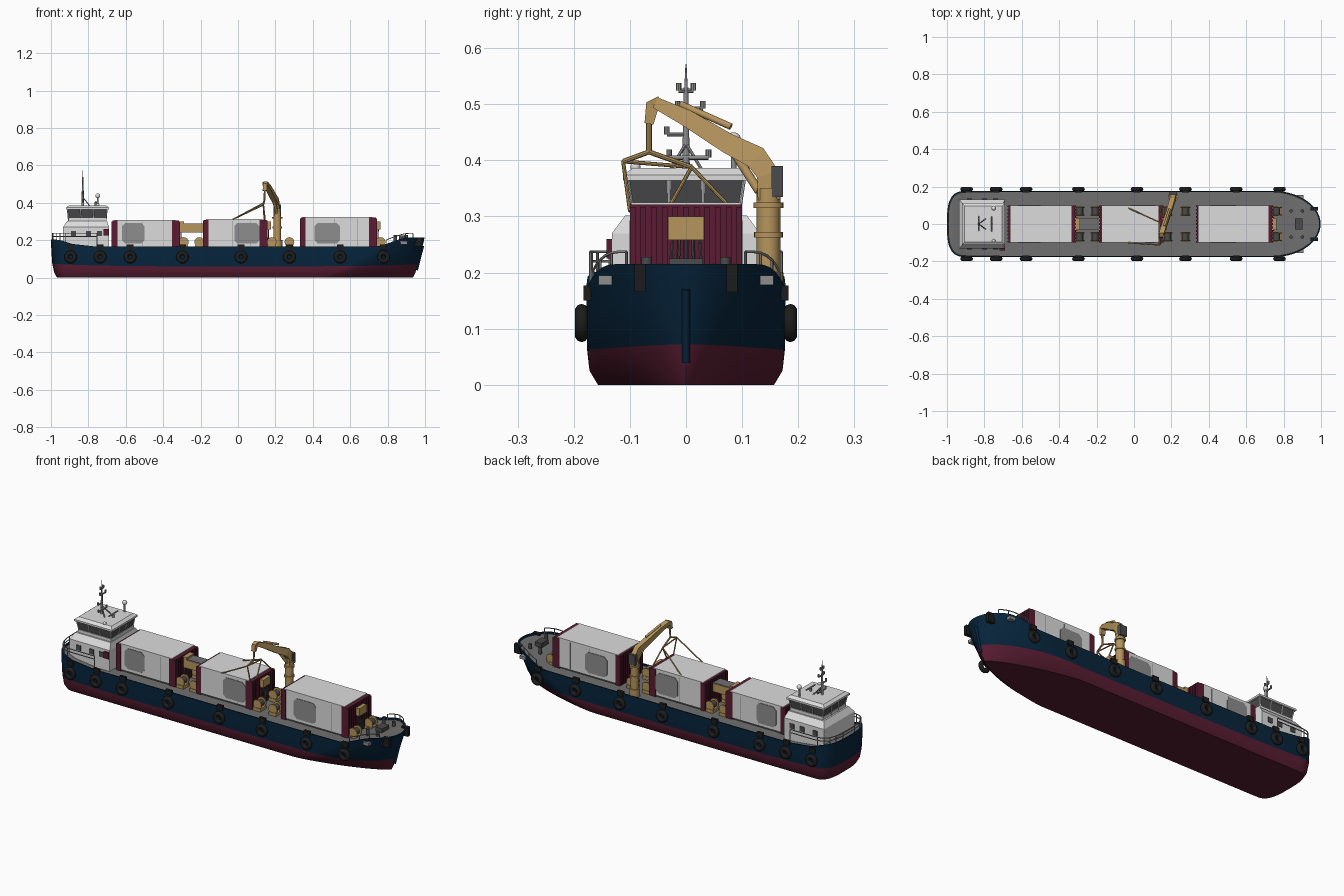
import bpy, bmesh, math
from mathutils import Vector

cube = bpy.data.objects.get("Cube")
if cube:
    bpy.data.objects.remove(cube, do_unlink=True)


def material(name, rgb):
    m = bpy.data.materials.new(name)
    m.use_nodes = True
    m.diffuse_color = (*rgb, 1)
    m.node_tree.nodes["Principled BSDF"].inputs["Base Color"].default_value = (*rgb, 1)
    return m


NAVY = material("navy", (0.002, 0.018, 0.045))
MAROON = material("maroon", (0.10, 0.012, 0.032))
DECK = material("deck grey", (0.16, 0.16, 0.16))
WHITE = material("white", (0.72, 0.72, 0.72))
TAN = material("tan", (0.47, 0.30, 0.11))
BLACK = material("rubber black", (0.012, 0.012, 0.012))
GLASS = material("dark grey", (0.07, 0.07, 0.075))
METAL = material("metal grey", (0.27, 0.27, 0.27))


def finish(name, bm, *mats):
    bmesh.ops.recalc_face_normals(bm, faces=bm.faces)
    me = bpy.data.meshes.new(name)
    bm.to_mesh(me)
    bm.free()
    ob = bpy.data.objects.new(name, me)
    bpy.context.collection.objects.link(ob)
    for m in mats:
        me.materials.append(m)
    return ob


def smooth(ob, angle=35):
    bpy.ops.object.select_all(action='DESELECT')
    ob.select_set(True)
    bpy.context.view_layer.objects.active = ob
    bpy.ops.object.shade_smooth_by_angle(angle=math.radians(angle))


def tiers(name, rows, mat):
    """Stack of rectangles, each (z, x0, x1, y0, y1)."""
    bm = bmesh.new()
    rings = [[bm.verts.new(p) for p in ((a, c, z), (b, c, z), (b, d, z), (a, d, z))]
             for z, a, b, c, d in rows]
    for lo, hi in zip(rings, rings[1:]):
        for i in range(4):
            k = (i + 1) % 4
            bm.faces.new((lo[i], lo[k], hi[k], hi[i]))
    bm.faces.new(rings[0])
    bm.faces.new(rings[-1])
    return finish(name, bm, mat)


def box(name, x0, x1, y0, y1, z0, z1, mat):
    return tiers(name, [(z0, x0, x1, y0, y1), (z1, x0, x1, y0, y1)], mat)


def rod(name, a, b, r, mat, r2=None, n=12):
    a, b = Vector(a), Vector(b)
    bm = bmesh.new()
    bmesh.ops.create_cone(bm, cap_ends=True, segments=n, radius1=r,
                          radius2=r if r2 is None else r2, depth=(b - a).length)
    ob = finish(name, bm, mat)
    ob.rotation_mode = 'QUATERNION'
    ob.rotation_quaternion = (b - a).to_track_quat('Z', 'Y')
    ob.location = (a + b) / 2
    smooth(ob)
    return ob


def beam(name, pts, widths, half_x, mat):
    """Box-section arm running through pts, with its own depth at each point."""
    bm = bmesh.new()
    rings = []
    for i, p in enumerate(pts):
        t = (Vector(pts[min(i + 1, len(pts) - 1)]) - Vector(pts[max(i - 1, 0)])).normalized()
        side = Vector((1, 0, 0))
        up = t.cross(side).normalized() * widths[i] / 2
        rings.append([bm.verts.new(Vector(p) + s * half_x * side + u * up)
                      for s, u in ((-1, -1), (1, -1), (1, 1), (-1, 1))])
    for lo, hi in zip(rings, rings[1:]):
        for i in range(4):
            k = (i + 1) % 4
            bm.faces.new((lo[i], lo[k], hi[k], hi[i]))
    bm.faces.new(rings[0])
    bm.faces.new(rings[-1])
    return finish(name, bm, mat)


# Hull: outlines at rising levels, lofted together
def ease(t):
    t = max(0, min(1, t))
    return t * t * (3 - 2 * t)


def sheer(x):
    return 0.165 + 0.038 * ease((-0.82 - x) / 0.16) + 0.05 * ease((x - 0.72) / 0.2)


def waterline(x):
    return 0.06 + 0.014 * x ** 4


LEVELS = [  # height rule, half beam, bow start, bow end, bow fullness, stern end
    (lambda x: 0, 0.157, 0.45, 0.935, 1.5, -0.968),
    (lambda x: 0.025, 0.172, 0.52, 0.948, 1.4, -0.982),
    (waterline, 0.176, 0.6, 0.964, 1.25, -0.993),
    (lambda x: 0.45 * waterline(x) + 0.55 * sheer(x), 0.177, 0.69, 0.983, 1.08, -0.998),
    (sheer, 0.177, 0.74, 0.998, 1, -1),
    (sheer, 0.17, 0.74, 0.99, 1, -0.993),
    (lambda x: sheer(x) - 0.01, 0.17, 0.74, 0.99, 1, -0.993)]


def outline(level):
    height, half, b0, b1, full, s1 = level
    s0, pts = -0.89, []
    for i in range(10):
        a = math.pi / 2 * (1 - i / 10)
        pts.append((s0 + (s1 - s0) * math.sin(a) ** 0.65, half * max(0, math.cos(a)) ** 0.65))
    pts += [(s0 + (b0 - s0) * i / 12, half) for i in range(12)]
    for i in range(15):
        a = math.pi / 2 * i / 14
        pts.append((b0 + (b1 - b0) * math.sin(a) ** full, half * max(0, math.cos(a)) ** full))
    pts[0], pts[-1] = (s1, 0), (b1, 0)
    return [(x, w, height(x)) for x, w in pts]


bm = bmesh.new()
sides = [[[bm.verts.new((x, s * w, z)) for x, w, z in outline(lv)] for lv in LEVELS] for s in (1, -1)]
strips = [(g[i], g[i + 1], 0 if i < 2 else 1) for g in sides for i in range(len(LEVELS) - 1)]
strips += [(sides[0][0], sides[1][0], 0), (sides[0][-1], sides[1][-1], 2)]
for lo, hi, idx in strips:
    for j in range(len(lo) - 1):
        bm.faces.new((lo[j], lo[j + 1], hi[j + 1], hi[j])).material_index = idx
bmesh.ops.remove_doubles(bm, verts=bm.verts, dist=0.0002)
smooth(finish("hull", bm, MAROON, NAVY, DECK), 30)
rod("stem_bar", (0.955, 0, 0.04), (0.988, 0, 0.17), 0.007, NAVY)

# Tyre fenders and bow fittings
for s in (1, -1):
    for x in (-0.895, -0.737, -0.577, -0.297, 0.016, 0.275, 0.546, 0.778):
        bpy.ops.mesh.primitive_torus_add(location=(x, s * 0.186, 0.11), rotation=(math.pi / 2, 0, 0),
                                         major_radius=0.022, minor_radius=0.012,
                                         major_segments=24, minor_segments=10)
        tyre = bpy.context.object
        tyre.name = "tyre_fender"
        tyre.data.materials.append(BLACK)
        smooth(tyre, 60)
        box("tyre_hanger", x - 0.018, x + 0.018, s * 0.176 - 0.007, s * 0.176 + 0.007, 0.15, 0.177, BLACK)
    box("bow_fender", 0.945, 0.985, s * 0.082 - 0.01, s * 0.082 + 0.01, 0.165, 0.215, BLACK)
    box("anchor_plate", 0.87, 0.905, s * 0.144 - 0.012, s * 0.144 + 0.012, 0.178, 0.195, METAL)
    for x in (0.84, 0.9):
        rod("bollard", (x, s * 0.07, 0.19), (x, s * 0.07, 0.228), 0.009, GLASS)
box("windlass", 0.86, 0.9, -0.03, 0.03, 0.2, 0.225, GLASS)


# Rails along the deck edge
def rail(name, pts, r):
    c = bpy.data.curves.new(name, 'CURVE')
    c.dimensions = '3D'
    c.bevel_depth = r
    c.bevel_resolution = 1
    sp = c.splines.new('POLY')
    sp.points.add(len(pts) - 1)
    for q, p in zip(sp.points, pts):
        q.co = (*p, 1)
    ob = bpy.data.objects.new(name, c)
    bpy.context.collection.objects.link(ob)
    c.materials.append(METAL)


edge = outline(LEVELS[5])
stern = [p for p in edge if p[0] < -0.65]
stern = [(x, -w) for x, w, z in reversed(stern)] + [(x, w) for x, w, z in stern[1:]]
for h in (0.22, 0.237):
    rail("stern_rail", [(x, w, h) for x, w in stern], 0.0025)
for x, w in stern[::2]:
    rod("stern_rail_post", (x, w, sheer(x) - 0.01), (x, w, 0.237), 0.0025, METAL, n=6)
for s in (1, -1):
    bow = [(x, s * w, z + 0.022) for x, w, z in edge if 0.77 < x < 0.945]
    rail("bow_rail", bow, 0.0025)
    for x, y, z in bow[::2]:
        rod("bow_rail_post", (x, y, z - 0.03), (x, y, z), 0.0025, METAL, n=6)

# Wheelhouse
tiers("deckhouse", [(0.155, -0.935, -0.69, -0.132, 0.132), (0.27, -0.935, -0.69, -0.132, 0.132),
                    (0.302, -0.915, -0.70, -0.108, 0.108)], WHITE)
tiers("bridge_windows", [(0.302, -0.9, -0.71, -0.094, 0.094), (0.368, -0.912, -0.7, -0.104, 0.104)], GLASS)
tiers("bridge_roof", [(0.364, -0.92, -0.69, -0.112, 0.112), (0.374, -0.92, -0.69, -0.112, 0.112),
                      (0.386, -0.905, -0.705, -0.095, 0.095)], WHITE)
tiers("bridge_sill", [(0.3, -0.906, -0.704, -0.1, 0.1), (0.318, -0.906, -0.704, -0.1, 0.1)], WHITE)
for s in (1, -1):
    for t in (0, 0.33, 0.67, 1):
        rod("side_mullion", (-0.9 + 0.19 * t, s * 0.094, 0.302),
            (-0.912 + 0.212 * t, s * 0.104, 0.367), 0.003, WHITE, n=6)
    for x in (-0.88, -0.8, -0.74):
        box("house_window", x - 0.014, x + 0.014, s * 0.132 - 0.003, s * 0.132 + 0.003, 0.222, 0.25, GLASS)
    for y in (-0.03, 0.03):
        x = -0.806 + s * 0.1
        rod("end_mullion", (x, y, 0.302), (x + s * 0.006, y, 0.367), 0.003, WHITE, n=6)
box("fire_locker", -0.72, -0.69, -0.142, -0.132, 0.225, 0.26, MAROON)

# Masts, aerials and radar
M = -0.83
rod("mast", (M, 0, 0.38), (M, 0, 0.53), 0.007, METAL, 0.004)
rod("mast_aerial", (M, 0, 0.53), (M, 0, 0.572), 0.003, METAL, 0.001)
for z, y0, y1 in ((0.446, -0.034, 0), (0.492, -0.015, 0.03), (0.524, -0.013, 0.013), (0.405, -0.03, 0.04)):
    rod("crossarm", (M, y0, z), (M, y1, z), 0.004, METAL, n=8)
    for y in (y0, y1):
        rod("mast_light", (M, y, z), (M, y, z + 0.014), 0.005, METAL, n=8)
for s in (1, -1):
    rod("mast_stay", (M + 0.04, s * 0.03, 0.38), (M, 0, 0.43), 0.003, METAL, n=6)
rod("radar_post", (-0.75, 0.085, 0.38), (-0.75, 0.085, 0.43), 0.005, METAL)
rod("radar_scanner", (-0.76, -0.04, 0.405), (-0.76, 0.04, 0.405), 0.004, METAL)
rod("radar_scanner_post", (-0.76, 0, 0.38), (-0.76, 0, 0.405), 0.006, METAL)
for y, z, r in ((0.085, 0.437, 0.013), (-0.09, 0.388, 0.009)):
    bpy.ops.mesh.primitive_uv_sphere_add(segments=16, ring_count=8, radius=r, location=(-0.75, y, z))
    bpy.context.object.name = "dome"
    bpy.context.object.data.materials.append(WHITE)
    smooth(bpy.context.object, 60)


# Cargo modules: white body, maroon ribbed ends, grey vents
def module(x0, x1, top, vent0, vent1):
    box("module_body", x0 + 0.01, x1 - 0.02, -0.098, 0.098, 0.165, top, WHITE)
    for a, b in ((x0, x0 + 0.025), (x1 - 0.037, x1)):
        box("module_end", a, b, -0.1, 0.1, 0.157, top - 0.004, MAROON)
    for i in range(11):
        y = -0.095 + 0.019 * i
        for x in (x0, x1):
            box("end_rib", x - 0.005, x + 0.005, y - 0.005, y + 0.005, 0.16, top - 0.008, MAROON)
    box("module_skid", x0, x1, -0.09, 0.09, 0.15, 0.166, GLASS)
    for s in (1, -1):
        bm = bmesh.new()
        c, hx, hz = (vent0 + vent1) / 2, (vent1 - vent0) / 2, 0.056
        k = 0.018
        shape = [(hx, hz - k), (hx - k, hz), (k - hx, hz), (-hx, hz - k),
                 (-hx, k - hz), (k - hx, -hz), (hx - k, -hz), (hx, k - hz)]
        rings = [[bm.verts.new((c + u, s * y, 0.237 + v)) for u, v in shape] for y in (0.097, 0.101)]
        for i in range(8):
            j = (i + 1) % 8
            bm.faces.new((rings[0][i], rings[0][j], rings[1][j], rings[1][i]))
        bm.faces.new(rings[1])
        finish("vent_panel", bm, METAL)
        for t in (0.45, 0.75):
            x = x0 + (x1 - x0) * t
            box("panel_seam", x - 0.001, x + 0.001, s * 0.098 - 0.001, s * 0.098 + 0.001, 0.17, top - 0.01, METAL)
    box("control_box", x1, x1 + 0.025, -0.032, 0.032, 0.258, 0.3, TAN)
    for i in range(5):
        y = -0.024 + 0.012 * i
        rod("hose", (x1 + 0.012, y, 0.258), (x1 + 0.008, y * 1.3, 0.17), 0.003, GLASS, n=6)


module(-0.67, -0.315, 0.308, -0.62, -0.5)
module(-0.182, 0.152, 0.312, -0.02, 0.115)
module(0.336, 0.738, 0.325, 0.41, 0.545)
box("link_duct", -0.315, -0.182, -0.033, 0.033, 0.242, 0.287, TAN)
box("link_duct_lid", -0.31, -0.187, -0.03, 0.03, 0.287, 0.29, DECK)

# Deck winches at the module ends
for x in (-0.29, -0.207, 0.18, 0.275, 0.763):
    for s in (1, -1):
        y = s * 0.068
        rod("winch_drum", (x, y - 0.02, 0.188), (x, y + 0.02, 0.188), 0.017, GLASS, n=16)
        for d in (-0.02, 0.02):
            rod("winch_flange", (x, y + d - 0.003, 0.19), (x, y + d + 0.003, 0.19), 0.026, TAN, n=16)
        box("winch_base", x - 0.022, x + 0.022, y - 0.026, y + 0.026, 0.153, 0.172, TAN)

# Crane: column, jointed boom and lifting frame
CX, CY = 0.21, 0.147
for z0, z1, r in ((0.15, 0.2, 0.027), (0.2, 0.35, 0.021), (0.262, 0.272, 0.026), (0.315, 0.325, 0.027)):
    rod("crane_column", (CX, CY, z0), (CX, CY, z1), r, TAN, n=20)
box("crane_valve_block", CX - 0.02, CX + 0.02, 0.152, 0.173, 0.335, 0.39, GLASS)
beam("crane_boom", [(CX, 0.148, 0.33), (CX, 0.146, 0.375), (0.205, 0.125, 0.405), (0.19, 0.075, 0.43),
                    (0.165, 0, 0.476), (0.146, -0.055, 0.503)],
     [0.04, 0.04, 0.042, 0.036, 0.03, 0.02], 0.014, TAN)
beam("crane_tip", [(0.148, -0.045, 0.506), (0.145, -0.06, 0.498), (0.143, -0.066, 0.465)],
     [0.018, 0.024, 0.016], 0.011, TAN)
rod("boom_ram", (0.208, 0.13, 0.345), (0.19, 0.085, 0.415), 0.008, TAN)
rod("boom_ram_upper", (0.19, 0.08, 0.46), (0.163, -0.01, 0.5), 0.006, TAN)
hook = (0.142, -0.066, 0.415)
rod("hook_cable", (0.143, -0.066, 0.47), hook, 0.005, TAN, n=8)
for y, z, foot in ((-0.112, 0.398, -0.1), (0.01, 0.388, 0.085)):
    joint = (0.135, y, z)
    rod("lifting_arm", hook, joint, 0.0045, TAN, n=8)
    for x in (-0.03, 0.145):
        rod("lifting_leg", joint, (x, foot, 0.31), 0.0035, TAN, n=8)
rod("lifting_brace", (0.135, -0.112, 0.398), (0.135, 0.01, 0.388), 0.0035, TAN, n=8)
rod("lifting_inner_leg", (0.135, 0.01, 0.388), (0.14, -0.034, 0.31), 0.0035, TAN, n=8)
